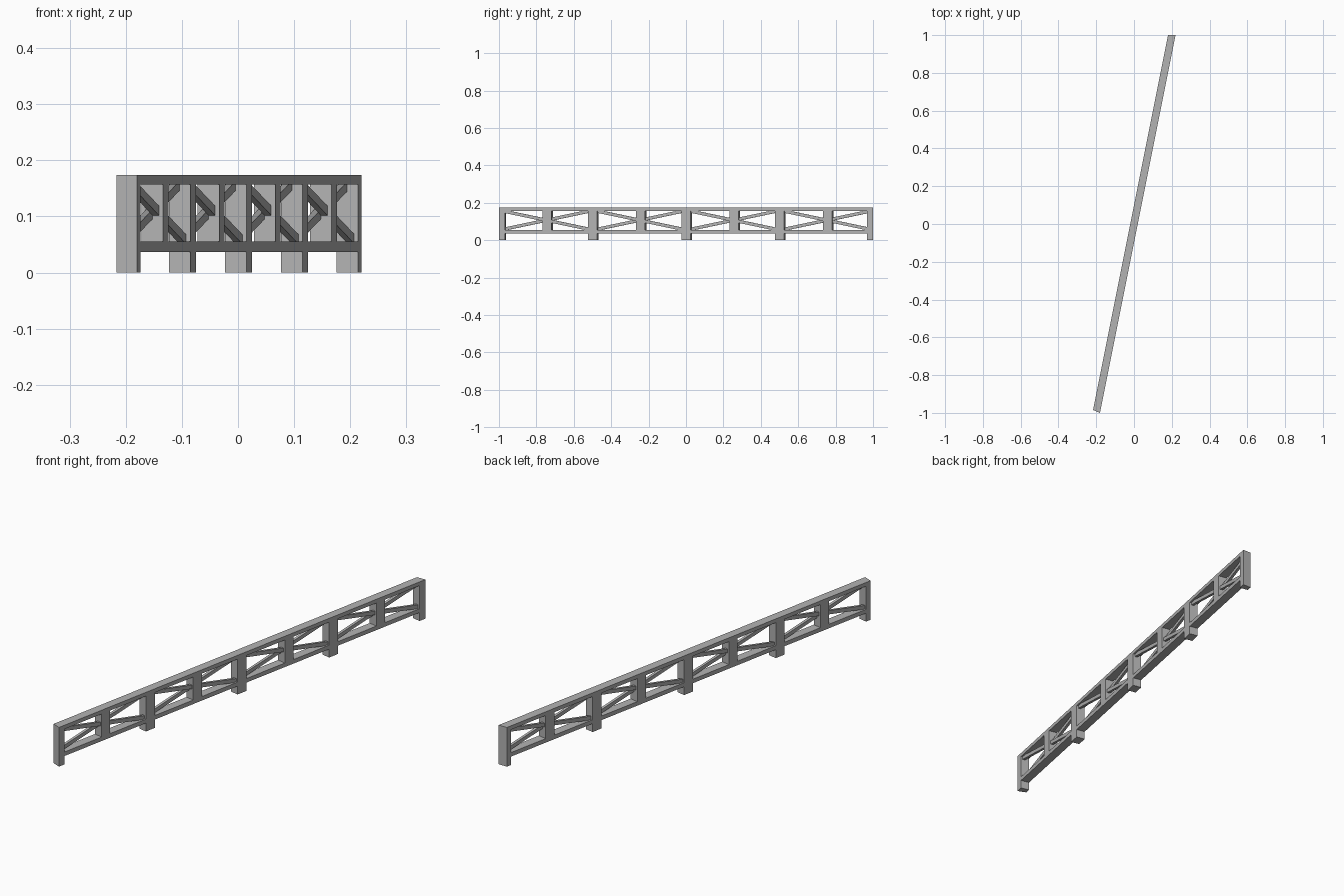
import bpy
import math
from mathutils import Matrix, Vector

cube = bpy.data.objects.get("Cube")
if cube:
    bpy.data.objects.remove(cube, do_unlink=True)

# One flat grey for the whole fence
grey = bpy.data.materials.new("fence_grey")
grey.use_nodes = True
colour = (0.45, 0.45, 0.45, 1)
grey.diffuse_color = colour
grey.node_tree.nodes["Principled BSDF"].inputs["Base Color"].default_value = colour

# The fence runs along local y, then is turned to its heading
SLOPE = 0.2
TURN = Matrix.Rotation(-math.atan(SLOPE), 4, "Z")
MIDDLE, HALF_LENGTH, HALF_DEPTH = 0.004, 1.016, 0.0196
HEIGHT = 0.174
BAY = 0.51
FACES = [(0, 1, 3, 2), (4, 6, 7, 5), (0, 4, 5, 1),
         (2, 3, 7, 6), (0, 2, 6, 4), (1, 5, 7, 3)]


def beam(name, start, end, low, high, depth=(-HALF_DEPTH, HALF_DEPTH),
         drop=0, mitre=(0, 0)):
    """Box along the fence; drop lowers the far end, mitre slants the ends."""
    verts = []
    for w in depth:
        for u, fall, cut in ((start, 0, -mitre[0]), (end, drop, mitre[1])):
            for z in (low, high):
                verts.append(TURN @ Vector((w, MIDDLE + u + cut * SLOPE * w, z - fall)))
    mesh = bpy.data.meshes.new(name)
    mesh.from_pydata(verts, [], FACES)
    mesh.materials.append(grey)
    obj = bpy.data.objects.new(name, mesh)
    bpy.context.collection.objects.link(obj)


# Long rails
beam("top_rail", -HALF_LENGTH, HALF_LENGTH, 0.157, HEIGHT, mitre=(1, 1))
beam("bottom_rail", -HALF_LENGTH, HALF_LENGTH, 0.037, 0.055, mitre=(1, 1))

# End posts, mitred on the outside
beam("near_end_post", -HALF_LENGTH, -HALF_LENGTH + 0.028, 0, HEIGHT, mitre=(1, 0))
beam("far_end_post", HALF_LENGTH - 0.028, HALF_LENGTH, 0, HEIGHT, mitre=(0, 1))

# Main posts that reach the ground
for i in (-1, 0, 1):
    beam("main_post", i * BAY - 0.025, i * BAY + 0.025, 0, HEIGHT)

# Each bay has a short middle post and two crossed braces at different depths
for i in range(4):
    start = (i - 2) * BAY
    mid = start + BAY / 2 + 0.007
    beam("middle_post", mid - 0.024, mid + 0.024, 0.045, 0.165)
    a, b = start + 0.02, start + BAY - 0.02
    beam("falling_brace", a, b, 0.147, 0.164, (0, 0.012), drop=0.097)
    beam("rising_brace", a, b, 0.050, 0.067, (-0.012, 0), drop=-0.097)
